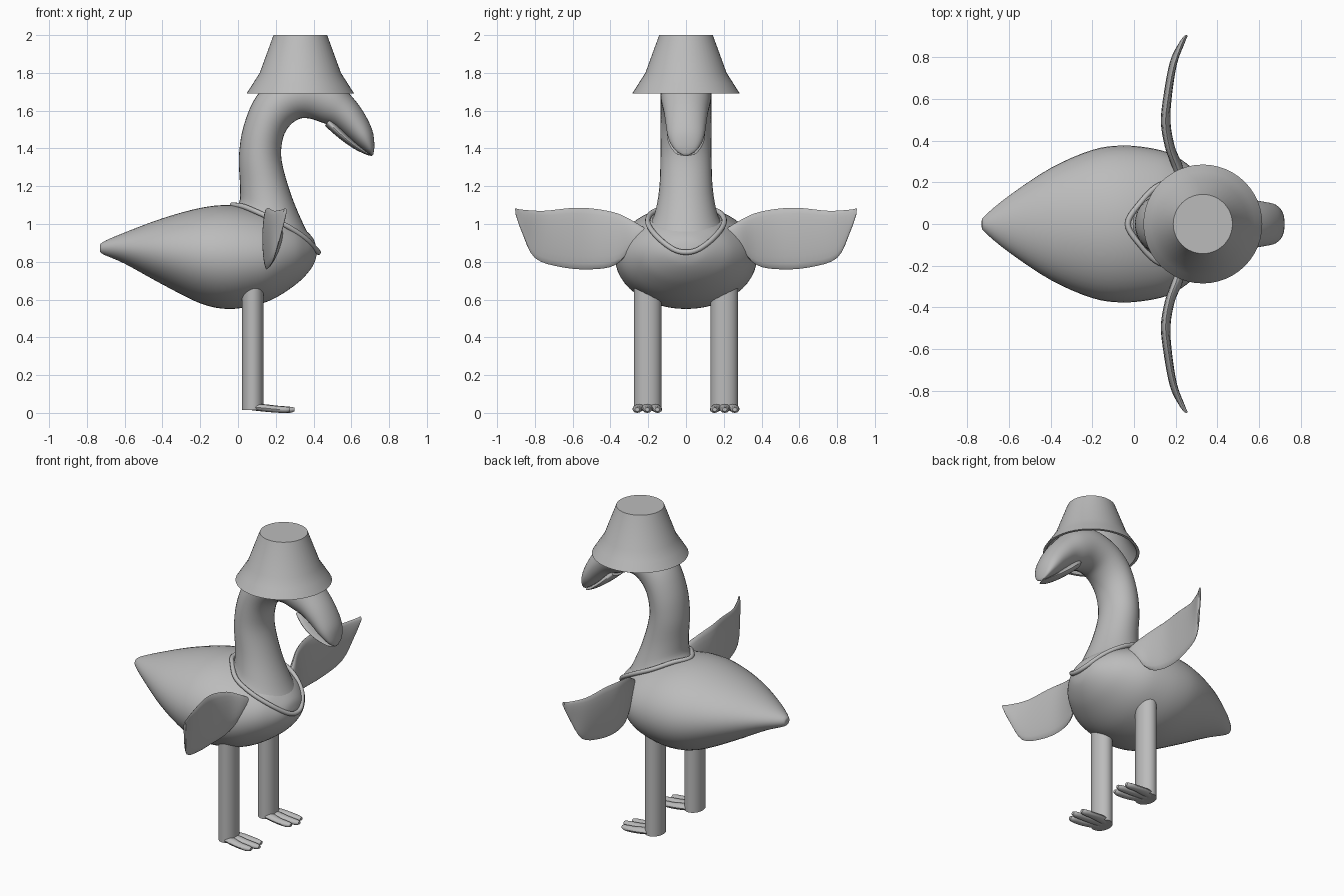
import bpy, bmesh
from math import sin, cos, pi
from mathutils import Vector

cube = bpy.data.objects.get("Cube")
if cube:
    bpy.data.objects.remove(cube, do_unlink=True)

GREY = (0.5, 0.5, 0.5, 1)
mat = bpy.data.materials.new("plain grey")
mat.use_nodes = True
mat.diffuse_color = GREY
mat.node_tree.nodes["Principled BSDF"].inputs["Base Color"].default_value = GREY


def finish(bm, name, angle=40):
    """Turn a bmesh into a smooth-shaded object."""
    bmesh.ops.recalc_face_normals(bm, faces=bm.faces)
    mesh = bpy.data.meshes.new(name)
    bm.to_mesh(mesh)
    bm.free()
    mesh.materials.append(mat)
    obj = bpy.data.objects.new(name, mesh)
    bpy.context.collection.objects.link(obj)
    bpy.ops.object.select_all(action='DESELECT')
    obj.select_set(True)
    bpy.context.view_layer.objects.active = obj
    bpy.ops.object.shade_smooth_by_angle(angle=angle * pi / 180)
    return obj


def spline(points, steps, closed=False):
    """Catmull-Rom interpolation of equally long number tuples."""
    pts = [Vector(p) for p in points]
    n = len(pts)
    out = []
    for i in range(n if closed else n - 1):
        if closed:
            p, q, r, s = (pts[(i + k) % n] for k in (-1, 0, 1, 2))
        else:
            p, q, r, s = (pts[min(max(i + k, 0), n - 1)] for k in (-1, 0, 1, 2))
        for j in range(steps):
            t = j / steps
            m, k = (r - p) / 2, (s - q) / 2
            out.append(q + m * t + (3 * (r - q) - 2 * m - k) * t ** 2
                       + (2 * (q - r) + m + k) * t ** 3)
    if not closed:
        out.append(pts[-1])
    return out


def skin(bm, rings, closed=False):
    rows = [[bm.verts.new(p) for p in ring] for ring in rings]
    pairs = list(zip(rows, rows[1:]))
    if closed:
        pairs.append((rows[-1], rows[0]))
    else:
        bm.faces.new(rows[0])
        bm.faces.new(rows[-1])
    for a, b in pairs:
        for i in range(len(a)):
            j = (i + 1) % len(a)
            bm.faces.new((a[i], a[j], b[j], b[i]))


def loft(bm, sections, across_x=False, sides=32, steps=4):
    """Oval sections (u, v of upper edge, u, v of lower edge, half width, offset)."""
    rings = []
    for u1, v1, u2, v2, w, off in spline(sections, steps):
        ring = []
        for i in range(sides):
            t = 2 * pi * i / sides
            u = (u1 + u2) / 2 + (u1 - u2) / 2 * cos(t)
            v = (v1 + v2) / 2 + (v1 - v2) / 2 * cos(t)
            d = off + max(w, 0.001) * sin(t)
            ring.append((d, u, v) if across_x else (u, d, v))
        rings.append(ring)
    skin(bm, rings)


# Body: x, top, bottom, half width
body = [(-.73, .88, .86, .015), (-.715, .905, .84, .04), (-.6, .955, .79, .135),
        (-.4, 1.03, .68, .268), (-.2, 1.085, .58, .355), (-.05, 1.1, .55, .376),
        (.1, 1.08, .572, .36), (.2, 1.05, .61, .325), (.3, 1.01, .675, .25),
        (.36, .965, .73, .175), (.4, .92, .785, .1), (.415, .87, .83, .03)]
bm = bmesh.new()
loft(bm, [(x, t, x, b, w, 0) for x, t, b, w in body], sides=48)
finish(bm, "body")

# Neck and head: outer edge, inner edge, half width
neck = [(.0, 1.02, .4, .82, .19), (-.01, 1.08, .415, .87, .195),
        (.01, 1.13, .355, .98, .165), (.01, 1.22, .283, 1.15, .142),
        (.005, 1.36, .232, 1.33, .135), (.03, 1.52, .235, 1.44, .135),
        (.1, 1.68, .265, 1.51, .135), (.22, 1.78, .32, 1.555, .135),
        (.38, 1.82, .38, 1.558, .135), (.51, 1.77, .45, 1.535, .13),
        (.59, 1.69, .51, 1.515, .118), (.66, 1.6, .57, 1.47, .108),
        (.71, 1.5, .635, 1.415, .094), (.722, 1.42, .69, 1.375, .06),
        (.717, 1.37, .71, 1.362, .015)]
bm = bmesh.new()
loft(bm, [s + (0,) for s in neck])
finish(bm, "neck_and_head")

# Lower beak
jaw = [(.49, 1.56, .46, 1.52, .08), (.54, 1.51, .51, 1.475, .098),
       (.59, 1.46, .56, 1.435, .098), (.64, 1.415, .62, 1.395, .08),
       (.69, 1.375, .68, 1.367, .05), (.71, 1.363, .708, 1.36, .01)]
bm = bmesh.new()
loft(bm, [s + (0,) for s in jaw])
finish(bm, "lower_beak")

# Collar cord around the neck base
half = [(.03, .1, 1.092), (.12, .185, 1.055), (.24, .2, 1.0), (.35, .15, .93),
        (.41, .07, .868)]
loop = ([(-.03, 0, 1.1)] + half + [(.425, 0, .85)]
        + [(x, -y, z) for x, y, z in reversed(half)])
path = spline(loop, 5, closed=True)
rings = []
for i, p in enumerate(path):
    along = (path[(i + 1) % len(path)] - path[i - 1]).normalized()
    side = along.cross(Vector((.5, 0, .87))).normalized()
    up = side.cross(along)
    rings.append([p + (side * cos(k * pi / 5) + up * sin(k * pi / 5)) * .014
                  for k in range(10)])
bm = bmesh.new()
skin(bm, rings, closed=True)
finish(bm, "collar")

# Shade-shaped hat: open below, closed on top
bm = bmesh.new()
profile = [(.285, 1.69), (.25, 1.745), (.215, 1.8), (.142, 2),
           (.13, 1.985), (.202, 1.8), (.238, 1.735), (.268, 1.69)]
hat = [[(.33 + r * cos(k * pi / 24), r * sin(k * pi / 24), z) for k in range(48)]
       for r, z in profile]
skin(bm, hat[:4])
skin(bm, hat[4:])
bm.faces.ensure_lookup_table()
low = [f for f in bm.faces if len(f.verts) > 4 and f.calc_center_median().z < 1.7]
bmesh.ops.delete(bm, geom=low, context='FACES_ONLY')
rim = [e for e in bm.edges if e.is_boundary]
bmesh.ops.bridge_loops(bm, edges=rim)
finish(bm, "hat", 30)

# Wings: upper edge, lower edge, half thickness, forward offset
wing = [(.905, 1.083, .902, 1.05, .008, .25), (.86, 1.075, .87, .96, .014, .228),
        (.75, 1.07, .8, .82, .017, .19), (.6, 1.085, .65, .77, .02, .163),
        (.48, 1.08, .5, .76, .023, .152), (.36, 1.055, .38, .78, .024, .172),
        (.27, 1.01, .3, .85, .026, .205), (.22, .98, .24, .9, .02, .22)]
# Toe: x, top, bottom, half width, share of sideways spread
toe = [(.03, .04, .02, .015, .1), (.06, .045, .016, .03, .5), (.13, .046, .008, .032, .8),
       (.2, .038, .002, .026, 1), (.26, .033, 0, .022, 1), (.285, .028, .008, .012, 1)]
for side, label in ((1, "left"), (-1, "right")):
    bm = bmesh.new()
    loft(bm, [(side * a, b, side * c, d, w, o) for a, b, c, d, w, o in wing],
         across_x=True, sides=20)
    finish(bm, label + "_wing")

    # Leg column
    bm = bmesh.new()
    skin(bm, [[(.078 + .057 * cos(k * pi / 16), side * .203 + .072 * sin(k * pi / 16), z)
               for k in range(32)] for z in (.015, .75)])
    finish(bm, label + "_leg")

    # Three-toed foot
    bm = bmesh.new()
    for j in (-1, 0, 1):
        stretch = 1.05 if j == 0 else .97
        loft(bm, [(x * stretch, t, x * stretch, b, w, side * .205 + j * .053 * s)
                  for x, t, b, w, s in toe], sides=12, steps=3)
    finish(bm, label + "_foot")
